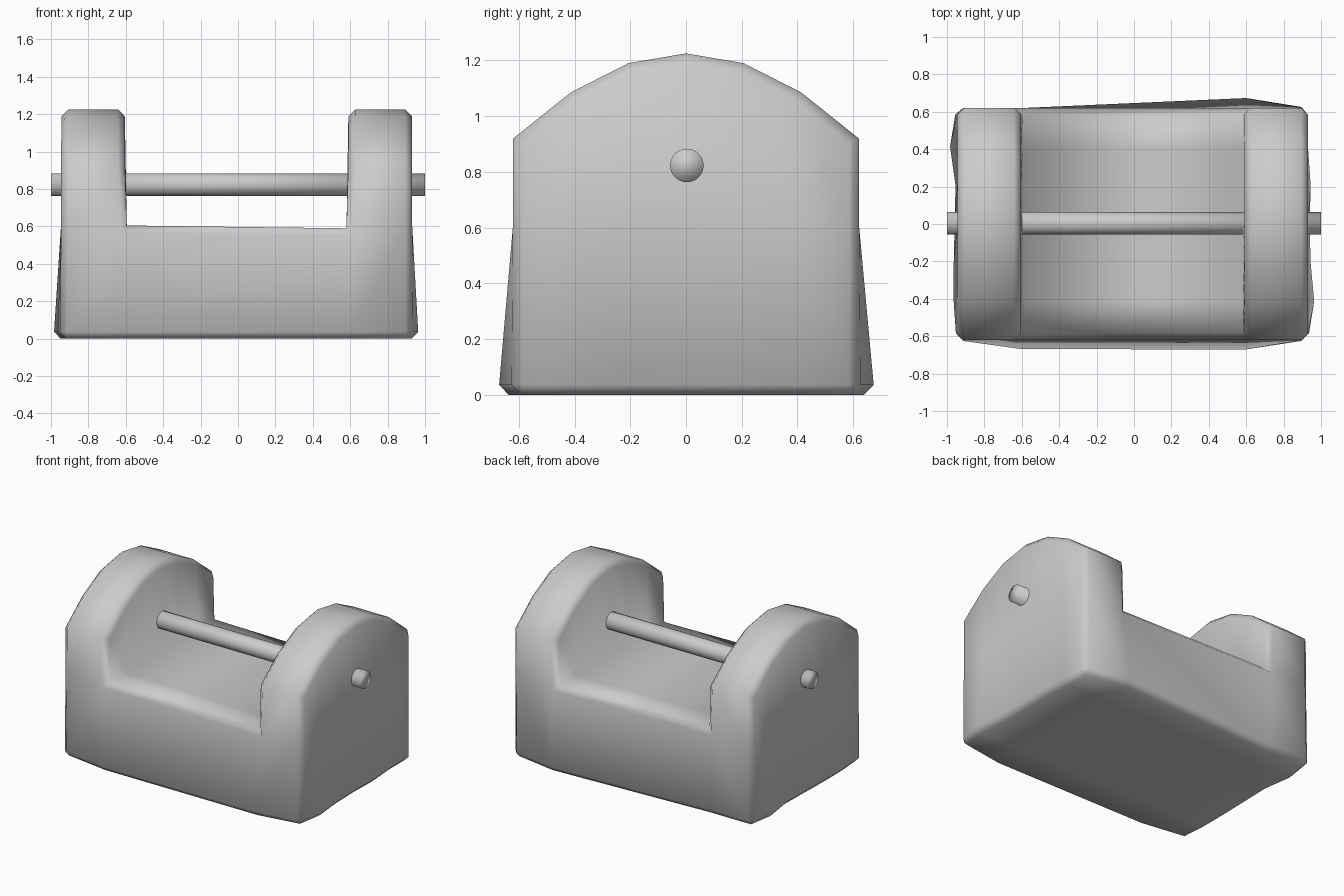
import bpy, bmesh, math

cube = bpy.data.objects.get("Cube")
if cube:
    bpy.data.objects.remove(cube, do_unlink=True)

# Plain grey material
grey = bpy.data.materials.new("light grey")
grey.use_nodes = True
colour = (0.6, 0.6, 0.6, 1)
grey.diffuse_color = colour
grey.node_tree.nodes["Principled BSDF"].inputs["Base Color"].default_value = colour


def finish(name, bm):
    """Turn a bmesh into a smooth grey object."""
    bmesh.ops.recalc_face_normals(bm, faces=bm.faces)
    mesh = bpy.data.meshes.new(name)
    bm.to_mesh(mesh)
    bm.free()
    mesh.materials.append(grey)
    for p in mesh.polygons:
        p.use_smooth = True
    obj = bpy.data.objects.new(name, mesh)
    bpy.context.scene.collection.objects.link(obj)
    return obj


# Holder body: U-shaped sections lofted from front to back
HALF, RIM = 0.62, 0.6
arch = [0.92, 1.085, 1.19, 1.225, 1.19, 1.085, 0.92]
foot_right = [-0.95, -0.965, -0.965, -0.96, -0.955, -0.985, -0.95]
foot_left = [0.93, 0.965, 0.945, 0.94, 0.945, 0.93, 0.93]

bm = bmesh.new()
sections = []
for i, top in enumerate(arch):
    y = HALF * (i / 3 - 1)
    outline = [(foot_right[i], 0), (-0.945, RIM), (-0.945, top), (-0.605, top),
               (-0.595, 0.605), (0.58, 0.59), (0.59, top), (0.93, top),
               (0.93, RIM), (foot_left[i], 0), (0.6, 0), (-0.6, 0)]
    sections.append([bm.verts.new((x, y, z)) for x, z in outline])

# Flare the foot at the front and back
for section, corner, dy in ((0, 10, -0.052), (0, 11, -0.052), (-1, 10, 0.055)):
    sections[section][corner].co.y += dy

n = len(sections[0])
for a, b in zip(sections, sections[1:]):
    for j in range(n):
        k = (j + 1) % n
        bm.faces.new((a[j], a[k], b[k], b[j]))
for s in (sections[0], sections[-1]):
    for quad in ((0, 1, 4, 11), (1, 2, 3, 4), (11, 4, 5, 10),
                 (10, 5, 8, 9), (5, 6, 7, 8)):
        bm.faces.new([s[q] for q in quad])
bmesh.ops.recalc_face_normals(bm, faces=bm.faces)


# Chamfer the foot, the corners, the cheek tops and the rims of the bed
def chamfered(e):
    if e.calc_face_angle_signed() < math.radians(60):
        return False
    a, b = (v.co for v in e.verts)
    arch_end = abs(a.z - b.z) < 0.01 and abs(a.z - arch[0]) < 0.01
    return not arch_end


bmesh.ops.bevel(bm, geom=[e for e in bm.edges if chamfered(e)], offset=0.036,
                offset_type='OFFSET', segments=1, affect='EDGES',
                clamp_overlap=True)
finish("holder_body", bm)

# Axle through both cheeks
bm = bmesh.new()
bmesh.ops.create_cone(bm, cap_ends=True, segments=32, radius1=0.06,
                      radius2=0.06, depth=2)
axle = finish("axle", bm)
axle.rotation_euler.y = math.pi / 2
axle.location = (0, 0.003, 0.823)
